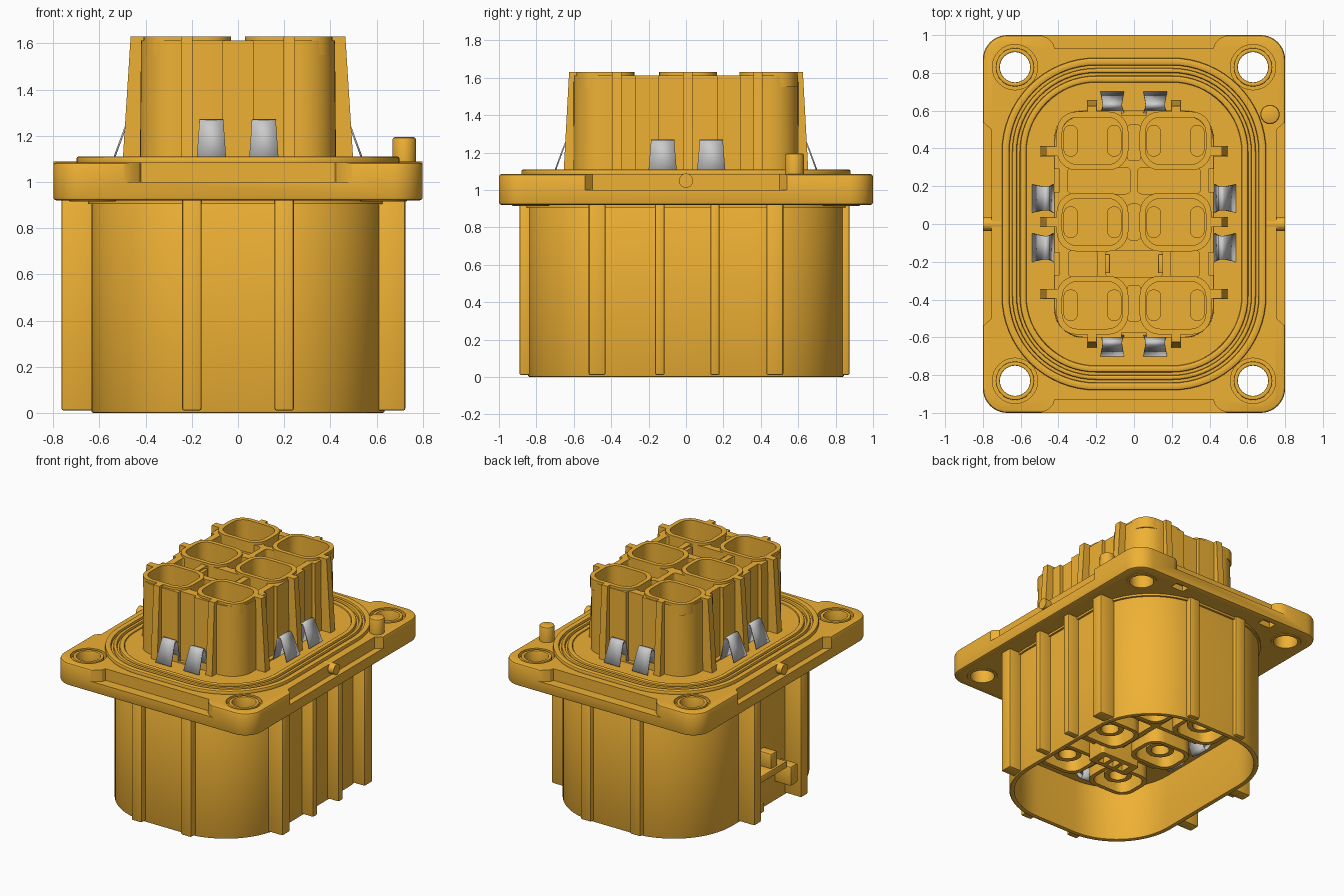
import bpy, bmesh, math
from mathutils import Matrix

if "Cube" in bpy.data.objects:
    bpy.data.objects.remove(bpy.data.objects["Cube"])

amber = bpy.data.materials.new("amber_plastic")
amber.diffuse_color = (0.86, 0.44, 0.035, 1)
amber.use_nodes = True
amber.node_tree.nodes["Principled BSDF"].inputs["Base Color"].default_value = amber.diffuse_color


def rr(w, h, r, cx=0, cy=0, n=10):
    """Rounded rectangle outline from half sizes and corner radius."""
    pts = []
    for k, (sx, sy) in enumerate([(1, 1), (-1, 1), (-1, -1), (1, -1)]):
        for i in range(n + 1):
            a = (k + i / n) * math.pi / 2
            pts.append((cx + sx * (w - r) + r * math.cos(a), cy + sy * (h - r) + r * math.sin(a)))
    return pts


def rect(x0, x1, y0, y1):
    return [(x1, y1), (x0, y1), (x0, y0), (x1, y0)]


def circ(r, cx=0, cy=0, n=32):
    return [(cx + r * math.cos(2 * math.pi * i / n), cy + r * math.sin(2 * math.pi * i / n)) for i in range(n)]


def make(name, bm, mat=amber):
    bmesh.ops.remove_doubles(bm, verts=bm.verts, dist=1e-5)
    bmesh.ops.recalc_face_normals(bm, faces=bm.faces)
    me = bpy.data.meshes.new(name)
    bm.to_mesh(me)
    bm.free()
    ob = bpy.data.objects.new(name, me)
    bpy.context.collection.objects.link(ob)
    if mat:
        me.materials.append(mat)
    return ob


def apply(ob):
    bpy.context.view_layer.objects.active = ob
    for m in list(ob.modifiers):
        bpy.ops.object.modifier_apply(modifier=m.name)


def prism(name, pts, z0, z1, inner=None, top=None, bevel=0):
    """Vertical prism; inner makes it a tube, top makes it a loft."""
    bm = bmesh.new()

    def loops(p, q):
        a = [bm.verts.new((x, y, z0)) for x, y in p]
        b = [bm.verts.new((x, y, z1)) for x, y in q]
        bridge(a, b)
        return a, b

    def bridge(a, b):
        n = len(a)
        for i in range(n):
            bm.faces.new((a[i], a[(i + 1) % n], b[(i + 1) % n], b[i]))

    a, b = loops(pts, top or pts)
    if inner:
        c, d = loops(inner, inner)
        bridge(a, c)
        bridge(b, d)
    else:
        bm.faces.new(a)
        bm.faces.new(b)
    ob = make(name, bm)
    if bevel:
        m = ob.modifiers.new("bevel", 'BEVEL')
        m.width, m.segments, m.limit_method, m.angle_limit = bevel, 2, 'ANGLE', math.radians(40)
        apply(ob)
    return ob


def cut(ob, pts, z0, z1):
    c = prism("cutter", pts, z0, z1)
    c.hide_render = True
    m = ob.modifiers.new("cut", 'BOOLEAN')
    m.operation, m.object, m.solver = 'DIFFERENCE', c, 'EXACT'
    apply(ob)
    bpy.data.objects.remove(c)


# lower shell, its inner floor and outer ribs
prism("lower_shell", rr(.635, .845, .475, n=16), 0, .93, inner=rr(.60, .81, .44, n=16), bevel=.008)
prism("shell_floor", rr(.61, .82, .45), .40, .46)
prism("shell_collar", rr(.65, .86, .49), .905, .925, inner=rr(.60, .81, .44))
for i, (y, w) in enumerate([(-.475, .045), (-.14, .025), (.155, .025), (.475, .045)]):
    prism(f"right_rib_{i}", rect(.59, .725, y - w, y + w), .01, .93, bevel=.01)
for i, y in enumerate((-.28, .26)):
    prism(f"left_rib_{i}", rect(-.765, -.61, y - .04, y + .04), .01, .93, bevel=.01)
for i, x in enumerate((-.2, .2)):
    prism(f"front_rib_{i}", rect(x - .042, x + .042, -.89, -.82), .01, .93, bevel=.01)
    prism(f"back_rib_{i}", rect(x - .042, x + .042, .82, .875), .01, .93, bevel=.01)

# small latch seat between the left ribs
for i, (x0, y0, y1, z0, z1) in enumerate([(-.75, -.10, .22, .28, .33), (-.74, 0, .07, .33, .44),
                                         (-.765, -.20, -.12, .14, .28), (-.74, .15, .22, .05, .12)]):
    prism(f"latch_seat_{i}", rect(x0, -.61, y0, y1), z0, z1, bevel=.008)

# mounting flange with scooped edges, central opening and bolt holes
flange = prism("flange", rr(.8, 1, .13), .92, 1.085, bevel=.014)
cut(flange, rr(.40, .575, .14), .8, 1.2)
for s in (-1, 1):
    scoop = [(-.56 + .14 * math.sin(t), .93 + .08 * math.cos(t)) for t in (0, .4, .8, 1.2, 1.57)]
    scoop = [(-.56, 1.05)] + scoop + [(-x, y) for x, y in scoop[::-1]] + [(.56, 1.05)]
    cut(flange, [(x, s * y) for x, y in scoop], 1.0, 1.2)
    side = [(.85, .54), (.8, .54), (.755, .50), (.755, -.50), (.8, -.54), (.85, -.54)]
    cut(flange, [(s * x, y) for x, y in side], 1.0, 1.2)
    cut(flange, rect(s * .38 - .05, s * .38 + .05, .90, .96), .85, .96)
for sx in (-1, 1):
    for sy in (-1, 1):
        x, y = sx * .63, sy * .83
        cut(flange, circ(.12, x, y), .8, 1.2)
        prism("bolt_bushing", circ(.102, x, y), .915, 1.085, inner=circ(.08, x, y), bevel=.005)
        prism("bushing_seat", circ(.121, x, y), .92, 1.05, inner=circ(.09, x, y))

# seal seat: floor plus raised beads leaving a groove
core_hole = rr(.40, .575, .14, n=16)
prism("seal_floor", rr(.69, .87, .49, n=16), 1.07, 1.087, inner=core_hole)
prism("inner_floor", rr(.575, .755, .39, n=16), 1.08, 1.10, inner=core_hole)
for name, a, b in [("outer", .70, .66), ("middle", .645, .62), ("inner", .605, .57)]:
    prism(name + "_seal_bead", rr(a, a + .18, a - .2, n=16), 1.07, 1.11,
          inner=rr(b, b + .18, b - .2, n=16), bevel=.01)

# guide peg and side alignment pins
prism("guide_peg", circ(.051, .72, .58), 1.0, 1.195, bevel=.012)
for s in (-1, 1):
    pin = prism("alignment_pin", circ(.038, n=20), -.055, .055)
    pin.matrix_world = Matrix.Translation((s * .745, 0, 1.05)) @ Matrix.Rotation(math.pi / 2, 4, 'Y')

# contact core with outer grooves
cells = [(sx * .22, y) for sx in (-1, 1) for y in (.44, .01, -.43)]
core = prism("contact_core", rr(.43, .605, .16), .45, 1.612, top=rr(.42, .60, .155))
for s in (-1, 1):
    cut(core, rect(-.065, .065, s * .605 - .03, s * .605 + .03), 1.11, 1.7)
    for y in (.23, -.21):
        cut(core, rect(s * .43 - .035, s * .43 + .035, y - .06, y + .06), 1.11, 1.7)

# contact pockets, lightening windows and narrow slots
for x, y in cells:
    cut(core, rr(.16, .125, .08, x, y, 6), .9, 1.7)
    for s in (-1, 1):
        cut(core, rr(.035, .08, .03, x + s * .115, y, 4), .7, .95)
    prism("contact_rim", rr(.19, .155, .105, x, y, 6), 1.55, 1.63, inner=rr(.16, .125, .08, x, y, 6))
for x, hw, y in [(-.185, .165, .23), (.185, .165, .23), (-.27, .078, -.21), (.27, .078, -.21), (0, .15, -.21)]:
    cut(core, rr(hw, .07, .02, x, y, 3), .95, 1.7)
for y in (.43, .01, -.42):
    cut(core, rr(.036, .095, .02, 0, y, 3), .95, 1.7)
for s in (-1, 1):
    prism("centre_latch", rect(s * .145 - .018, s * .145 + .018, -.26, -.16), .9, 1.60, bevel=.005)

# tapered core ribs
for s in (-1, 1):
    for y in (.385, .01, -.37):
        b, t = sorted((s * .39, s * .50)), sorted((s * .39, s * .465))
        prism("side_core_rib", rect(*b, y - .027, y + .027), 1.08, 1.63, top=rect(*t, y - .025, y + .025))
    for x in (-.222, .222):
        b, t = sorted((s * .57, s * .655)), sorted((s * .57, s * .625))
        prism("end_core_rib", rect(x - .026, x + .026, *b), 1.08, 1.63, top=rect(x - .024, x + .024, *t))

# underside contact towers, webs and coding block
for x, y in cells:
    prism("lower_tower", rr(.18, .15, .1, x, y, 6), .25, .42, inner=rr(.15, .12, .075, x, y, 6))
    prism("lower_sleeve", circ(.095, x, y, 24), .29, .42, inner=circ(.06, x, y, 24))
for y in (.225, -.21):
    prism("lower_web", rect(-.36, .36, y - .015, y + .015), .30, .42)
prism("lower_spine", rect(-.02, .02, -.5, .5), .30, .42)
coding = prism("coding_block", rr(.16, .075, .02, 0, -.21), .20, .42, bevel=.004)
for x in (-.08, 0, .08):
    cut(coding, rect(x - .025, x + .025, -.25, -.17), .1, .3)


# folded metal spring clips, above the flange and inside the shell
def clip(name, cx, cy, ang, half, base, sz):
    prof = [(0, 0, 1), (.022, .14, .85), (.034, .164, .83), (.048, .16, .83), (.062, .13, .86), (.108, .005, 1)]
    bm = bmesh.new()
    rows = [[bm.verts.new((o, s * half * w, z * sz)) for s in (-1, 1)] for o, z, w in prof]
    for a, b in zip(rows, rows[1:]):
        bm.faces.new((a[0], a[1], b[1], b[0]))
    ob = make(name, bm, None)
    ob.matrix_world = Matrix.Translation((cx, cy, base)) @ Matrix.Rotation(ang, 4, 'Z')
    m = ob.modifiers.new("thickness", 'SOLIDIFY')
    m.thickness, m.offset = .008, 0


for s in (-1, 1):
    for x in (-.115, .112):
        clip("end_clip", x, s * .59, s * math.pi / 2, .063, 1.103, 1)
        clip("lower_end_clip", x, s * .585, s * math.pi / 2, .063, .40, -.6)
    for y in (-.125, .135):
        clip("side_clip", s * .427, y, 0 if s > 0 else math.pi, .075, 1.103, 1)
        clip("lower_side_clip", s * .42, y, 0 if s > 0 else math.pi, .075, .40, -.6)

# smooth rounded parts, keep hard edges
bpy.ops.object.select_all(action='SELECT')
bpy.context.view_layer.objects.active = core
bpy.ops.object.shade_smooth_by_angle(angle=math.radians(30))
